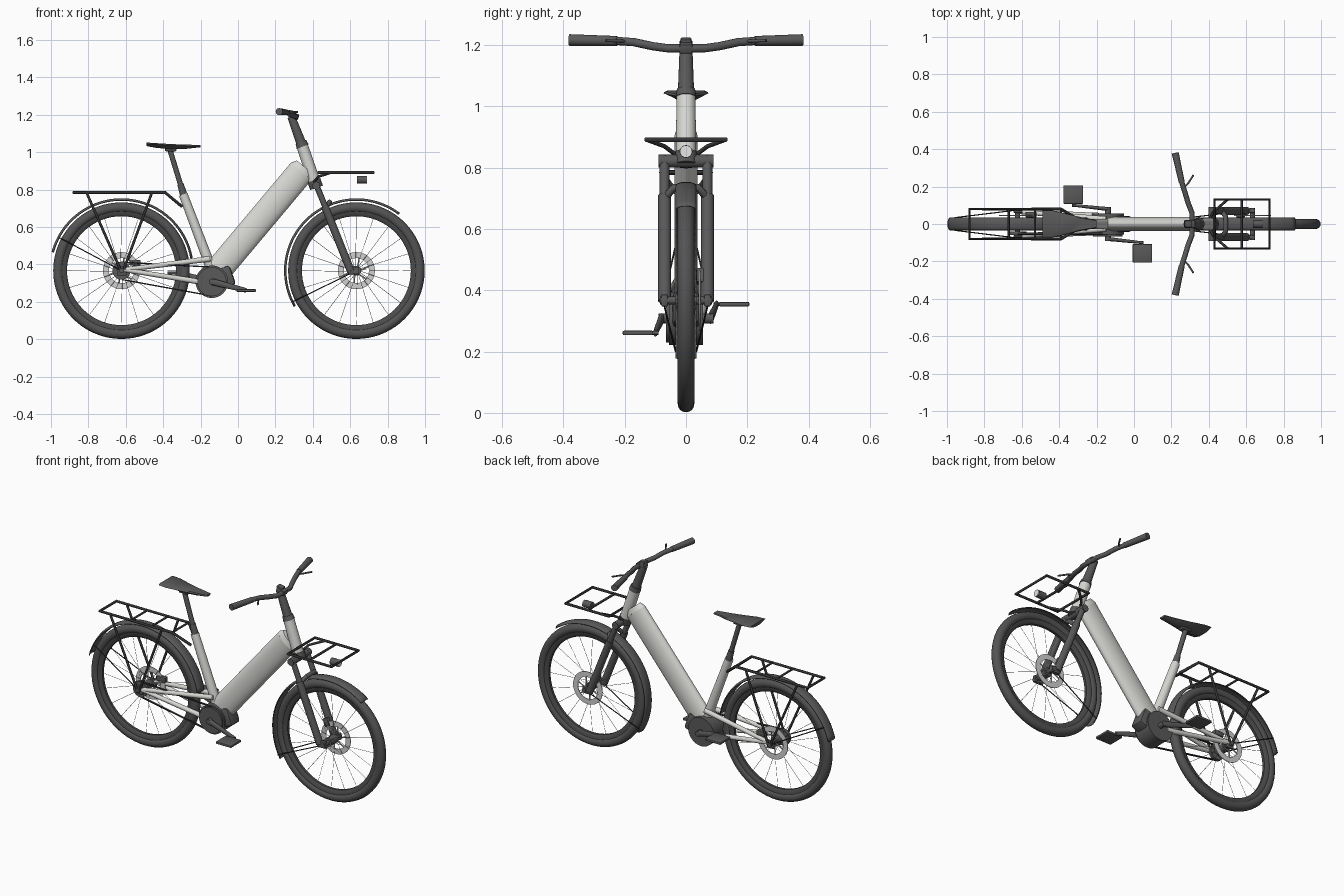
import bpy, bmesh, math
from mathutils import Vector, Matrix

cube = bpy.data.objects.get("Cube")
if cube:
    bpy.data.objects.remove(cube)


def material(name, *rgb):
    m = bpy.data.materials.new(name)
    m.use_nodes = True
    m.diffuse_color = (*rgb, 1)
    m.node_tree.nodes["Principled BSDF"].inputs["Base Color"].default_value = (*rgb, 1)
    return m


FRAME = material("light_grey_paint", .68, .68, .655)
DARK = material("dark_grey", .1, .1, .102)
RUBBER = material("tyre_grey", .088, .088, .088)
RIM = material("rim_grey", .07, .07, .07)
BLACK = material("black", .035, .035, .035)
METAL = material("brake_metal", .64, .64, .64)
LENS = material("lamp_lens", .8, .8, .8)
made = []


def finish(name, bm, mat):
    bmesh.ops.recalc_face_normals(bm, faces=bm.faces)
    me = bpy.data.meshes.new(name)
    bm.to_mesh(me)
    bm.free()
    me.materials.append(mat)
    ob = bpy.data.objects.new(name, me)
    bpy.context.collection.objects.link(ob)
    made.append(ob)
    return ob


def add_rod(bm, a, b, r1, r2=None, sides=20, narrow=1):
    a, b = Vector(a), Vector(b)
    d = b - a
    m = Matrix.Translation((a + b) / 2) @ d.to_track_quat('Z', 'Y').to_matrix().to_4x4()
    bmesh.ops.create_cone(bm, cap_ends=True, segments=sides, radius1=r1,
                          radius2=r1 if r2 is None else r2, depth=d.length,
                          matrix=m @ Matrix.Diagonal((narrow, 1, 1, 1)))


def rod(name, a, b, r1, mat, r2=None, sides=20, narrow=1):
    bm = bmesh.new()
    add_rod(bm, a, b, r1, r2, sides, narrow)
    return finish(name, bm, mat)


def box(name, centre, size, mat, tilt=0, bevel=.005):
    bm = bmesh.new()
    bmesh.ops.create_cube(bm, size=1, matrix=Matrix.Translation(centre)
                          @ Matrix.Rotation(tilt, 4, 'Y') @ Matrix.Diagonal((*size, 1)))
    bmesh.ops.bevel(bm, geom=bm.edges[:], offset=bevel, segments=2, affect='EDGES', profile=.5)
    return finish(name, bm, mat)


def pipe(name, pts, r, mat, closed=False):
    cu = bpy.data.curves.new(name, 'CURVE')
    cu.dimensions = '3D'
    cu.bevel_depth, cu.bevel_resolution, cu.use_fill_caps = r, 3, True
    sp = cu.splines.new('POLY')
    sp.points.add(len(pts) - 1)
    for p, co in zip(sp.points, pts):
        p.co = (*co, 1)
    sp.use_cyclic_u = closed
    tmp = bpy.data.objects.new(name + "_path", cu)
    bpy.context.collection.objects.link(tmp)
    bpy.context.view_layer.update()
    me = bpy.data.meshes.new_from_object(tmp.evaluated_get(bpy.context.evaluated_depsgraph_get()))
    bpy.data.objects.remove(tmp)
    me.name = name
    me.materials.clear()
    me.materials.append(mat)
    ob = bpy.data.objects.new(name, me)
    bpy.context.collection.objects.link(ob)
    made.append(ob)


def revolve(name, cx, cz, profile, mat, a0=0, a1=360, steps=72, loop=True):
    """Sweep an (radius, y) profile about a crosswise axis."""
    full = a1 - a0 == 360
    bm = bmesh.new()
    rows = []
    for i in range(steps if full else steps + 1):
        a = math.radians(a0 + (a1 - a0) * i / steps)
        rows.append([bm.verts.new((cx + r * math.cos(a), y, cz + r * math.sin(a))) for r, y in profile])
    n = len(profile)
    for i in range(steps):
        p, q = rows[i], rows[(i + 1) % len(rows)]
        for j in range(n if loop else n - 1):
            k = (j + 1) % n
            bm.faces.new((p[j], p[k], q[k], q[j]))
    return finish(name, bm, mat)


def polar(cx, cz, r, deg, y):
    a = math.radians(deg)
    return (cx + r * math.cos(a), y, cz + r * math.sin(a))


AXLE_Z = .367
REAR, FRONT = -.623, .633
SIDES = (("left", 1), ("right", -1))
HEAD_TOP, HEAD_LOW = (.34, 0, 1.045), (.412, 0, .83)

# Wheels: tyre, rim, hub, spokes, brake rotor and mudguard
for end, cx, g0, g1 in (("rear", REAR, 10, 165), ("front", FRONT, 53, 210)):
    tyre = [(.338 + .027 * math.cos(t * math.pi / 8), .027 * math.sin(t * math.pi / 8)) for t in range(16)]
    revolve(end + "_tyre", cx, AXLE_Z, tyre, RUBBER)
    revolve(end + "_rim", cx, AXLE_Z, [(.32, -.018), (.32, .018), (.30, .016), (.291, .008),
                                       (.291, -.008), (.30, -.016)], RIM)
    rod(end + "_hub", (cx, -.035, AXLE_Z), (cx, .035, AXLE_Z), .026, DARK)
    rod(end + "_axle", (cx, -.085, AXLE_Z), (cx, .085, AXLE_Z), .013, DARK)
    bm = bmesh.new()
    for i in range(20):
        y = .03 if i % 2 else -.03
        add_rod(bm, polar(cx, AXLE_Z, .024, i * 18 + 10, y), polar(cx, AXLE_Z, .294, i * 18, 0), .0012, sides=4)
    finish(end + "_spokes", bm, METAL)
    revolve(end + "_brake_rotor", cx, AXLE_Z, [(.067, .043), (.099, .043), (.099, .047), (.067, .047)], METAL)
    bm = bmesh.new()
    for i in range(6):
        add_rod(bm, polar(cx, AXLE_Z, .02, i * 60, .045), polar(cx, AXLE_Z, .072, i * 60 + 20, .045), .004, sides=6)
    finish(end + "_rotor_arms", bm, METAL)
    guard = revolve(end + "_mudguard", cx, AXLE_Z, [(.377, -.034), (.383, -.026), (.387, -.012), (.387, .012),
                                                    (.383, .026), (.377, .034)], DARK, g0, g1, 40, False)
    thick = guard.modifiers.new("thickness", 'SOLIDIFY')
    thick.thickness = .004
    for side, s in SIDES:
        hit = polar(cx, AXLE_Z, .379, 152 if end == "rear" else 206, s * .034)
        pipe(f"{end}_mudguard_stay_{side}", [(cx, s * .075, AXLE_Z), hit], .003, BLACK)

# Frame tubes
rod("down_tube", (-.105, 0, .37), (.338, 0, .898), .072, FRAME, sides=32, narrow=.52)
rod("down_tube_end", (.338, 0, .898), (.357, 0, .921), .072, FRAME, .056, 32, .52)
rod("head_tube", HEAD_LOW, HEAD_TOP, .033, FRAME, .031, 28)
rod("seat_tube", (-.14, 0, .37), (-.293, 0, .775), .028, FRAME, .024)
for side, s in SIDES:
    rod("upper_stay_" + side, (-.61, s * .065, .372), (-.15, s * .026, .43), .012, FRAME, .015)
    rod("lower_stay_" + side, (-.61, s * .065, .372), (-.19, s * .045, .305), .012, FRAME, .015)
    box("dropout_" + side, (-.62, s * .065, .365), (.05, .012, .05), DARK)

# Saddle and seat post
rod("seat_post_sleeve", (-.285, 0, .755), (-.308, 0, .83), .021, DARK, .017)
rod("seat_post", (-.305, 0, .82), (-.363, 0, 1.01), .014, DARK)
box("saddle_clamp", (-.36, 0, 1.015), (.06, .035, .02), DARK)
bm = bmesh.new()
rings = []
for x, w, top, low in ((-.488, .072, 1.052, 1.033), (-.44, .073, 1.049, 1.024), (-.36, .054, 1.044, 1.016),
                       (-.28, .036, 1.041, 1.018), (-.2, .021, 1.039, 1.027)):
    outline = ((w, top - .006), (w * .85, top), (-w * .85, top), (-w, top - .006), (-w * .4, low), (w * .4, low))
    rings.append([bm.verts.new((x, y, z)) for y, z in outline])
for p, q in zip(rings, rings[1:]):
    for j in range(6):
        bm.faces.new((p[j], p[j - 1], q[j - 1], q[j]))
bm.faces.new(rings[0])
bm.faces.new(rings[-1])
finish("saddle", bm, DARK)

# Steering column and handlebar
rod("stem", (.343, 0, 1.035), (.285, 0, 1.19), .027, DARK, .021)
rod("headset_cap", (.346, 0, 1.03), (.336, 0, 1.055), .034, DARK, .03)
box("stem_clamp", (.298, 0, 1.195), (.055, .042, .032), DARK, .3)
box("display", (.29, 0, 1.215), (.04, .035, .015), DARK, .2)
half = [(.31, .06, 1.19), (.29, .11, 1.197), (.272, .17, 1.21), (.25, .24, 1.215), (.222, .37, 1.217)]
pipe("handlebar", [(x, -y, z) for x, y, z in reversed(half)] + half, .014, DARK)
for side, s in SIDES:
    rod("grip_" + side, (.255, s * .225, 1.214), (.22, s * .38, 1.217), .016, DARK, .019)
    pipe("brake_lever_" + side, [(.265, s * .195, 1.212), (.288, s * .215, 1.214), (.318, s * .262, 1.215)], .005, DARK)

# Fork
rod("fork_crown", (.418, -.09, .822), (.418, .09, .822), .021, DARK)
rod("crown_race", (.406, 0, .85), (.42, 0, .81), .036, DARK)
for side, s in SIDES:
    y = s * .07
    rod("fork_upper_" + side, (.415, y, .835), (.47, y, .70), .016, DARK)
    rod("fork_slider_" + side, (.465, y, .71), (.603, y, .365), .021, DARK)
    box("fork_foot_" + side, (.618, y, .367), (.06, .022, .04), DARK)
pipe("fork_bridge", [(.468, -.07, .70), (.49, -.04, .735), (.49, .04, .735), (.468, .07, .70)], .013, DARK)
box("front_caliper", (.57, .05, .445), (.035, .03, .05), DARK, -.38)
box("rear_caliper", (-.55, .05, .41), (.06, .03, .03), DARK)

# Motor, belt drive, cranks and pedals
BB_X, BB_Z = -.14, .308
rod("motor", (BB_X, -.055, BB_Z), (BB_X, .055, BB_Z), .087, DARK, sides=40)
box("motor_housing", (-.09, 0, .325), (.13, .088, .11), DARK, -.35, .015)
rod("front_pulley", (BB_X, -.066, BB_Z), (BB_X, -.05, BB_Z), .078, DARK, sides=40)
rod("rear_pulley", (REAR, -.06, AXLE_Z), (REAR, -.04, AXLE_Z), .048, DARK, sides=28)
rod("bottom_axle", (BB_X, -.09, BB_Z), (BB_X, .09, BB_Z), .016, DARK)
for part, z0, z1 in (("lower", .32, .232), ("upper", .412, .386)):
    box("belt_" + part, ((REAR + BB_X) / 2, -.052, (z0 + z1) / 2), (BB_X - REAR, .012, .007),
        BLACK, math.atan2(z0 - z1, BB_X - REAR), .002)
for side, s in SIDES:
    px, pz = BB_X - s * .185, BB_Z + s * .047
    rod("crank_" + side, (BB_X, s * .08, BB_Z), (px, s * .1, pz), .018, DARK, .012, narrow=.6)
    rod("pedal_axle_" + side, (px, s * .09, pz), (px, s * .19, pz), .006, DARK)
    box("pedal_" + side, (px, s * .157, pz), (.105, .1, .015), DARK)

# Rear carrier
Z = .785
pipe("rear_rack_rail", [(-.30, -.025, .71), (-.39, -.08, Z), (-.88, -.08, Z), (-.88, .08, Z),
                        (-.39, .08, Z), (-.30, .025, .71)], .008, BLACK)
for i, x in enumerate((-.39, -.53, -.67)):
    rod(f"rear_rack_bar_{i + 1}", (x, -.08, Z), (x, .08, Z), .006, BLACK, sides=10)
for side, s in SIDES:
    for part, x0, x1 in (("back", -.81, -.63), ("fore", -.46, -.61)):
        rod(f"rear_rack_{part}_strut_{side}", (x0, s * .08, Z), (x1, s * .08, .375), .007, BLACK, sides=10)

# Front carrier and headlamp
Z = .892
pipe("front_rack_rail", [(.43, -.13, Z), (.725, -.13, Z), (.725, .13, Z), (.43, .13, Z)], .008, BLACK, True)
rod("front_rack_bar", (.575, -.13, Z), (.575, .13, Z), .007, BLACK, sides=10)
for side, s in SIDES:
    pipe("front_rack_brace_" + side, [(.405, s * .03, .84), (.43, s * .07, .87), (.50, s * .13, Z)], .007, BLACK)
rod("headlamp", (.635, 0, .853), (.686, 0, .853), .021, DARK)
rod("headlamp_lens", (.686, 0, .853), (.691, 0, .853), .02, LENS)

# Smooth round surfaces while keeping hard edges
bpy.ops.object.select_all(action='DESELECT')
for ob in made:
    ob.select_set(True)
bpy.context.view_layer.objects.active = made[0]
bpy.ops.object.shade_smooth_by_angle(angle=math.radians(40))
